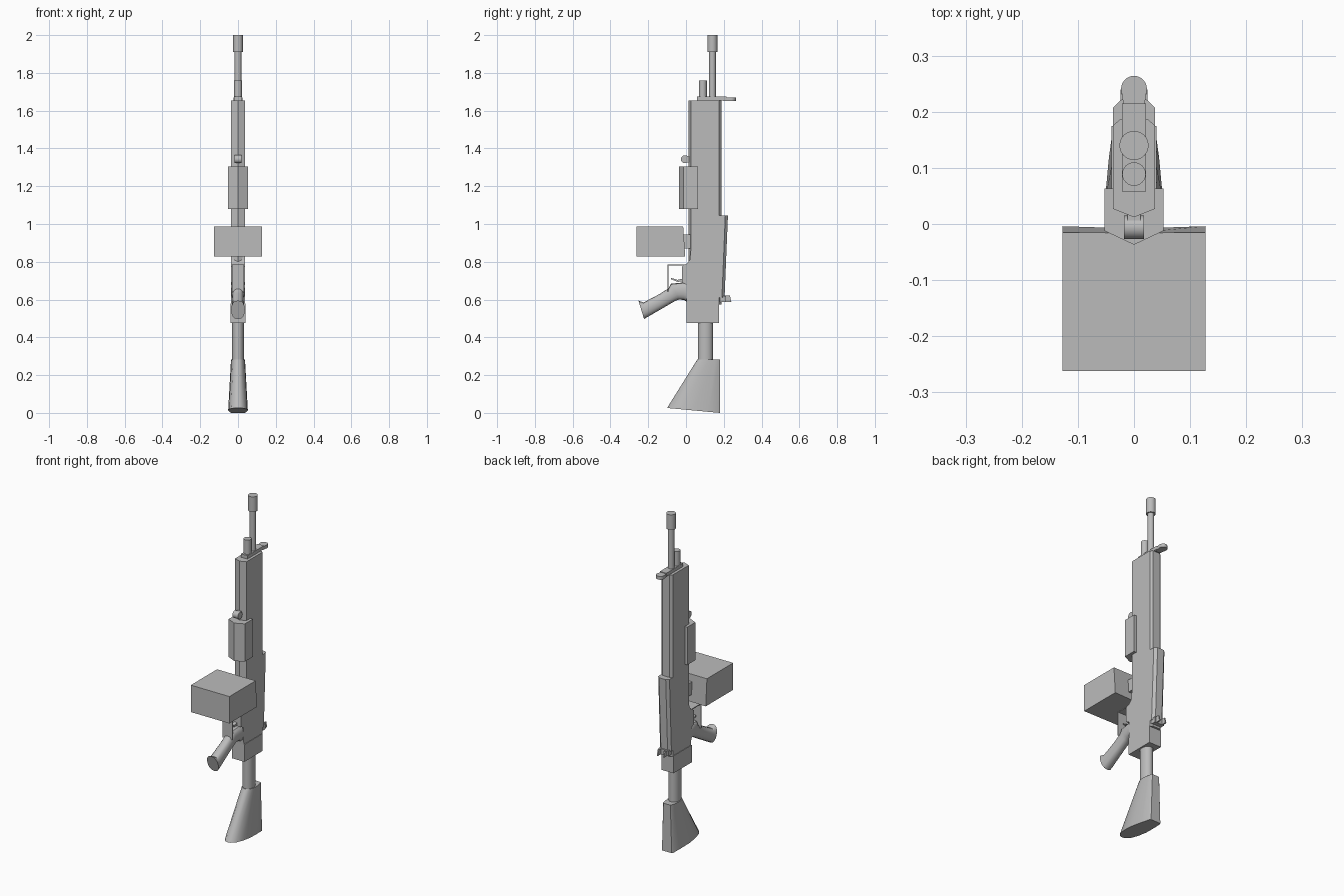
import bpy, bmesh, math
from mathutils import Matrix

if "Cube" in bpy.data.objects:
    bpy.data.objects.remove(bpy.data.objects["Cube"], do_unlink=True)

GREY = (0.5, 0.5, 0.5, 1)
mat = bpy.data.materials.new("plain grey")
mat.use_nodes = True
mat.diffuse_color = GREY
mat.node_tree.nodes["Principled BSDF"].inputs["Base Color"].default_value = GREY


def finish(name, bm, smooth=False):
    bmesh.ops.recalc_face_normals(bm, faces=bm.faces)
    me = bpy.data.meshes.new(name)
    bm.to_mesh(me)
    bm.free()
    me.materials.append(mat)
    ob = bpy.data.objects.new(name, me)
    bpy.context.collection.objects.link(ob)
    if smooth:
        bpy.ops.object.select_all(action='DESELECT')
        bpy.context.view_layer.objects.active = ob
        ob.select_set(True)
        bpy.ops.object.shade_smooth_by_angle(angle=math.radians(35))
    return ob


def loft(name, rings, smooth=False):
    """Skin matching rings of 3D points and cap both ends."""
    bm = bmesh.new()
    vs = [[bm.verts.new(p) for p in r] for r in rings]
    n = len(vs[0])
    for a, b in zip(vs, vs[1:]):
        for i in range(n):
            j = (i + 1) % n
            bm.faces.new((a[i], a[j], b[j], b[i]))
    bm.faces.new(vs[0])
    bm.faces.new(vs[-1])
    return finish(name, bm, smooth)


def mirror(half):
    """Close a +x half outline, listed from front to back."""
    return half + [(-x, y) for x, y in reversed(half) if x > 0]


def upright(name, half, z0, z1):
    return loft(name, [[(x, y, z) for x, y in mirror(half)] for z in (z0, z1)])


def side_plate(name, outline, x0, x1):
    return loft(name, [[(x, y, z) for y, z in outline] for x in (x0, x1)])


def tube(name, y, r, z0, z1, squash=1.0):
    bm = bmesh.new()
    bmesh.ops.create_cone(bm, cap_ends=True, segments=24, radius1=r, radius2=r, depth=z1 - z0,
                          matrix=Matrix.Translation((0, y, (z0 + z1) / 2)) @ Matrix.Diagonal((squash, 1, 1, 1)))
    return finish(name, bm, True)


# Long body with a keeled front and chamfered back
upright("body", [(0, .012), (.037, .027), (.037, .176), (.024, .187)], .575, 1.655)
upright("rear_block", [(.04, .003), (.04, .175)], .475, .578)

# Lower housing swelling towards the trigger
side_plate("lower_housing", [(.03, .9), (.02, .81), (.004, .79), (-.022, .775), (-.022, .69),
                             (.0, .68), (.003, .575), (.176, .575), (.176, .9)], -.036, .036)

# Barrel, muzzle and gas tube
tube("barrel", .14, .018, 1.64, 1.92)
tube("muzzle", .14, .026, 1.91, 2.0)
tube("gas_tube", .089, .021, 1.64, 1.76)

# Front sight plate with a rounded end
arc = [(.023 * math.cos(a), .241 + .023 * math.sin(a))
       for a in [math.pi * i / 12 for i in range(-1, 6)]]
upright("front_sight_plate", [(.021, .058), (.021, .215)], 1.655, 1.675)
upright("front_sight_end", [(.016, .195)] + arc + [(0, .264)], 1.651, 1.671)

# Hand grip and its cross pin
upright("hand_grip", [(0, -.037), (.053, -.012), (.053, .063)], 1.08, 1.305)
pin = tube("cross_pin", 0, .021, -.018, .018)
pin.rotation_euler.y = math.pi / 2
pin.location = (0, -.006, 1.343)
upright("pin_mount", [(.012, -.002), (.012, .03)], 1.325, 1.36)

# Box magazine with a shallow notched back, and its neck
box = []
for z, edge, mid in ((.828, -.004, -.008), (.988, -.015, -.016)):
    box.append([(x, y, z) for x, y in mirror([(.127, -.262), (.127, edge), (0, mid)])])
loft("box_magazine", box)
upright("magazine_neck", [(.03, -.014), (.03, .03)], .87, .945)

# Top cover, tapering towards the rear
cover = []
for z, back in ((.61, .204), (1.045, .222)):
    cover.append([(x, y, z) for x, y in mirror([(.037, .17), (.037, back - .014), (.022, back)])])
loft("top_cover", cover)

# Rear sight
upright("rear_sight_base", [(.032, .17), (.032, .212)], .588, .62)
for side, x in (("left", .016), ("right", -.024)):
    side_plate(side + "_sight_post", [(.2, .588), (.24, .588), (.232, .622), (.2, .622)], x, x + .008)

# Trigger guard strap and curved trigger
side_plate("trigger_guard", [(.01, .786), (-.097, .786), (-.097, .64), (-.092, .64),
                             (-.092, .781), (.01, .781)], -.033, .033)
side_plate("trigger", [(-.015, .712), (-.045, .704), (-.08, .715), (-.08, .708),
                       (-.045, .694), (-.015, .695)], -.01, .01)

# Pistol grip, oval sections between lower and upper edge points
grip = []
for (ya, za), (yb, zb), w in (((-.222, .497), (-.252, .595), .036),
                              ((-.21, .504), (-.226, .584), .034),
                              ((-.12, .556), (-.135, .632), .03),
                              ((-.055, .594), (-.092, .66), .029),
                              ((-.035, .6), (-.08, .684), .031),
                              ((-.012, .598), (-.02, .69), .035),
                              ((.02, .58), (.02, .695), .036)):
    ring = []
    for i in range(16):
        a = math.tau * i / 16
        t = .5 - .5 * math.cos(a)
        s = math.copysign(abs(math.sin(a)) ** .7, math.sin(a))
        ring.append((w * s, ya + (yb - ya) * t, za + (zb - za) * t))
    grip.append(ring)
loft("pistol_grip", grip, True)

# Buffer tube and flared shoulder stock
tube("buffer_tube", .103, .04, .2, .48, .78)
egg = [(0, 0), (.35, .02), (.7, .1), (.93, .27), (1, .5), (.86, .78), (.72, .97), (.62, 1)]
stock = []
for front, z_front, z_back, w in ((-.1, .026, 0, .052), (.06, .283, .283, .037)):
    stock.append([(w * x, front + (.18 - front) * y, z_front + (z_back - z_front) * y)
                  for x, y in mirror(egg)])
loft("shoulder_stock", stock, True)
